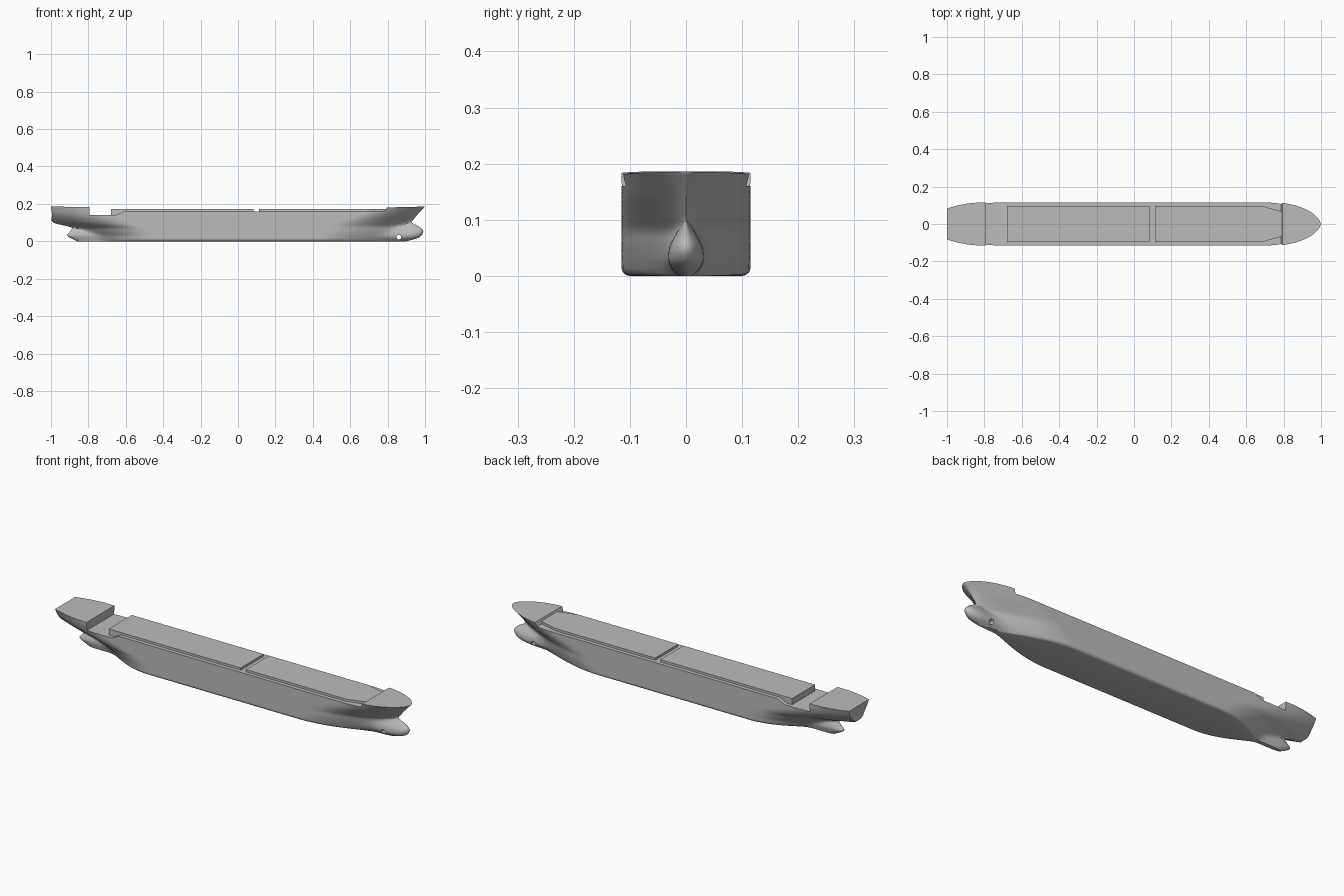
import bpy, bmesh, math

if "Cube" in bpy.data.objects:
    bpy.data.objects.remove(bpy.data.objects["Cube"], do_unlink=True)

HALF_BEAM = 0.115
BILGE = 0.015
TOP = 0.195

paint = bpy.data.materials.new("hull grey")
paint.use_nodes = True
grey = (0.5, 0.5, 0.5, 1)
paint.diffuse_color = grey
paint.node_tree.nodes["Principled BSDF"].inputs["Base Color"].default_value = grey

# Bow by height: z, stem x, entrance length, fullness, bulb tip x, bulb half width
BOW = [
    (0.0, 0.84, 0.42, 1.3, 0.90, 0.012),
    (0.015, 0.85, 0.42, 1.3, 0.955, 0.026),
    (0.03, 0.86, 0.41, 1.3, 0.98, 0.032),
    (0.055, 0.88, 0.4, 1.3, 0.99, 0.028),
    (0.08, 0.9, 0.4, 1.25, 0.965, 0.015),
    (0.1, 0.925, 0.38, 1.15, 0.93, 0.004),
    (0.14, 0.957, 0.3, 0.85, 0.9, 0),
    (0.187, 1.0, 0.24, 0.6, 0.9, 0),
]
# Stern by height: z, end x, run length, fullness, bulb tip x, bulb and transom half widths
STERN = [
    (0.0, 0.74, 0.3, 1.3, 0.86, 0.01, 0),
    (0.03, 0.78, 0.33, 1.3, 0.913, 0.018, 0),
    (0.05, 0.83, 0.36, 1.3, 0.9, 0.014, 0),
    (0.07, 0.88, 0.38, 1.3, 0.885, 0.004, 0),
    (0.08, 0.91, 0.38, 1.2, 0.88, 0, 0),
    (0.1, 0.988, 0.4, 1.1, 0.88, 0, 0.015),
    (0.14, 0.994, 0.28, 1, 0.88, 0, 0.06),
    (0.187, 1.0, 0.18, 1, 0.88, 0, 0.083),
]


def at_height(table, z):
    """Smoothly blend the rows of a table at height z."""
    z = min(max(z, table[0][0]), table[-1][0])
    last = len(table) - 1
    i = max(k for k in range(last) if table[k][0] <= z)
    span = table[i + 1][0] - table[i][0]
    t = (z - table[i][0]) / span

    def slope(k, c):
        a, b = table[max(k - 1, 0)], table[min(k + 1, last)]
        return (b[c] - a[c]) / (b[0] - a[0])

    out = []
    for c in range(1, len(table[0])):
        p, q = table[i][c], table[i + 1][c]
        ease = t * t * (3 - 2 * t)
        value = p + (q - p) * ease
        value += span * slope(i, c) * t * (1 - t) ** 2
        value -= span * slope(i + 1, c) * t * t * (1 - t)
        out.append(value)
    return out


def taper(distance, length, fullness):
    t = min(max(distance / length, 0), 1)
    return max(1 - (1 - t) ** 2, 0) ** fullness


def waterline(z, count=72):
    """Half breadths along one level of the hull, from stern to bow."""
    stem, entry, full_f, tip_f, bulb_f = at_height(BOW, z)
    end, run, full_a, tip_a, bulb_a, transom = at_height(STERN, z)
    bulb_f, bulb_a, transom = max(bulb_f, 0), max(bulb_a, 0), max(transom, 0)
    beam = HALF_BEAM
    if z < BILGE:
        beam -= BILGE - math.sqrt(BILGE ** 2 - (BILGE - z) ** 2)
    front = max(stem, tip_f) if bulb_f > 0.001 else stem
    back = max(end, tip_a) if bulb_a > 0.001 else end
    points = []
    for i in range(count + 1):
        x = -back + (front + back) * (1 - math.cos(math.pi * i / count)) / 2
        fore = beam * taper(stem - x, entry, full_f)
        aft = transom + (beam - transom) * taper(end + x, run, full_a)
        nose = bulb_f * taper(tip_f - x, 0.08, 0.5)
        tail = bulb_a * taper(tip_a + x, 0.05, 0.5)
        fore = (fore ** 3 + nose ** 3) ** (1 / 3)
        aft = (aft ** 3 + tail ** 3) ** (1 / 3)
        points.append((x, min(fore, aft, beam)))
    return points


def finish(name, bm):
    bmesh.ops.recalc_face_normals(bm, faces=bm.faces)
    mesh = bpy.data.meshes.new(name)
    bm.to_mesh(mesh)
    bm.free()
    mesh.materials.append(paint)
    obj = bpy.data.objects.new(name, mesh)
    bpy.context.collection.objects.link(obj)
    return obj


def prism(name, outline, direction):
    """Extrude a closed outline along a direction."""
    bm = bmesh.new()
    face = bm.faces.new([bm.verts.new(p) for p in outline])
    moved = bmesh.ops.extrude_face_region(bm, geom=[face])["geom"]
    verts = [g for g in moved if isinstance(g, bmesh.types.BMVert)]
    bmesh.ops.translate(bm, verts=verts, vec=direction)
    return finish(name, bm)


# Hull shell lofted through the waterlines
bm = bmesh.new()
levels = [BILGE * (1 - math.cos(math.pi / 2 * i / 5)) for i in range(5)]
steps = 34
levels += [BILGE + (TOP - BILGE) * i / steps for i in range(steps + 1)]
rows = []
for z in levels:
    line = waterline(z)
    rows.append([[bm.verts.new((x, side * y, z)) for x, y in line] for side in (-1, 1)])
n = len(rows[0][0])
for low, high in zip(rows, rows[1:]):
    for side in (0, 1):
        a, b = low[side], high[side]
        for i in range(n - 1):
            bm.faces.new((a[i], a[i + 1], b[i + 1], b[i]))
    for i in (0, n - 1):
        bm.faces.new((low[0][i], low[1][i], high[1][i], high[0][i]))
for right, left in (rows[0], rows[-1]):
    for i in range(n - 1):
        bm.faces.new((right[i], right[i + 1], left[i + 1], left[i]))
bmesh.ops.remove_doubles(bm, verts=bm.verts, dist=0.00005)
hull = finish("hull", bm)

# Stepped deck line: poop, low aft deck, ramp, main deck, forecastle
deck = [(-1.1, 0.25), (-1.1, 0.187), (-0.795, 0.183), (-0.795, 0.14), (-0.65, 0.14),
        (-0.61, 0.16), (0.785, 0.16), (0.795, 0.181), (1.1, 0.188), (1.1, 0.25)]
deck_cutter = prism("deck_cutter", [(x, -0.3, z) for x, z in deck], (0, 0.6, 0))

# Bow thruster tunnel
ring = [math.tau * i / 24 for i in range(24)]
tunnel_cutter = prism("tunnel_cutter", [(0.86 + 0.012 * math.cos(a), -0.3, 0.022 + 0.012 * math.sin(a))
                                        for a in ring], (0, 0.6, 0))

bpy.context.view_layer.objects.active = hull
for cutter in (deck_cutter, tunnel_cutter):
    cutter.hide_render = True
    mod = hull.modifiers.new(cutter.name, "BOOLEAN")
    mod.operation = "DIFFERENCE"
    mod.solver = "EXACT"
    mod.object = cutter
    bpy.ops.object.modifier_apply(modifier=mod.name)
    bpy.data.objects.remove(cutter, do_unlink=True)

# Long hatch blocks with a cross gap between them
HATCH, BASE, HATCH_TOP = 0.095, 0.13, 0.172
aft_half = [(-0.68, HATCH), (0.082, HATCH)]
fore_half = [(0.112, HATCH), (0.69, HATCH), (0.77, 0.072), (0.79, 0.065)]
for name, half in (("aft_hatch", aft_half), ("fore_hatch", fore_half)):
    outline = half + [(x, -y) for x, y in reversed(half)]
    prism(name, [(x, y, BASE) for x, y in outline], (0, 0, HATCH_TOP - BASE))

# Smooth the curved shell, keep deck edges crisp
bpy.ops.object.select_all(action="DESELECT")
hull.select_set(True)
bpy.context.view_layer.objects.active = hull
bpy.ops.object.shade_smooth_by_angle(angle=math.radians(40))
